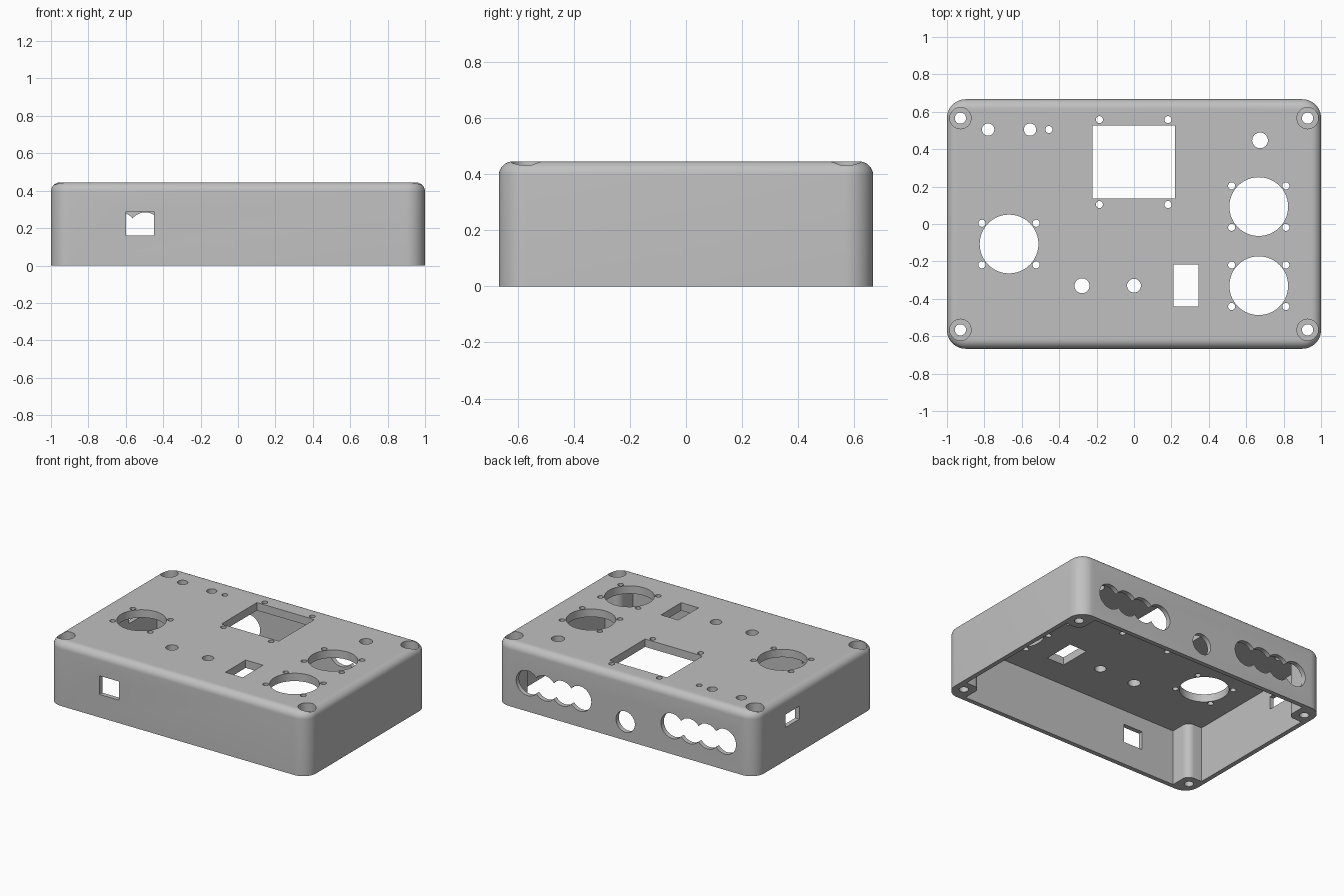
import bpy, bmesh, math
from mathutils import Matrix, Vector

if "Cube" in bpy.data.objects:
    bpy.data.objects.remove(bpy.data.objects["Cube"])

W, D, H = 1.0, 0.667, 0.445      # half width, half depth, height
CEILING, WALL = 0.39, 0.032      # underside of the top plate, wall thickness

grey = bpy.data.materials.new("case_grey")
grey.use_nodes = True
colour = (0.53, 0.53, 0.53, 1)
grey.diffuse_color = colour
grey.node_tree.nodes["Principled BSDF"].inputs["Base Color"].default_value = colour


def make_object(name, bm):
    bmesh.ops.recalc_face_normals(bm, faces=bm.faces)
    mesh = bpy.data.meshes.new(name)
    bm.to_mesh(mesh)
    bm.free()
    mesh.materials.append(grey)
    obj = bpy.data.objects.new(name, mesh)
    bpy.context.collection.objects.link(obj)
    return obj


def box(bm, low, high):
    low, high = Vector(low), Vector(high)
    matrix = Matrix.Translation((low + high) / 2) @ Matrix.Diagonal((*(high - low), 1))
    bmesh.ops.create_cube(bm, size=1, matrix=matrix)


def drill(bm, x, y, radius, low=0.3, high=0.6, segments=32):
    """Vertical hole."""
    bmesh.ops.create_cone(bm, cap_ends=True, segments=segments, radius1=radius, radius2=radius,
                          depth=high - low, matrix=Matrix.Translation((x, y, (low + high) / 2)))


def drill_back(bm, x, z, radius):
    """Hole through the back wall."""
    matrix = Matrix.Translation((x, D, z)) @ Matrix.Rotation(math.pi / 2, 4, "X")
    bmesh.ops.create_cone(bm, cap_ends=True, segments=48, radius1=radius, radius2=radius,
                          depth=0.14, matrix=matrix)


def cut(target, bm):
    cutter = make_object("cutter", bm)
    cutter.hide_render = True
    mod = target.modifiers.new("cut", "BOOLEAN")
    mod.operation, mod.solver, mod.object = "DIFFERENCE", "EXACT", cutter
    bpy.ops.object.modifier_apply(modifier=mod.name)
    bpy.data.objects.remove(cutter)


# Outer shell: rounded upright corners, then a rounded top rim
bm = bmesh.new()
box(bm, (-W, -D, 0), (W, D, H))
upright = [e for e in bm.edges if abs(e.verts[0].co.z - e.verts[1].co.z) > 0.1]
bmesh.ops.bevel(bm, geom=upright, offset=0.1, segments=10, profile=0.5, affect="EDGES")
rim = [e for e in bm.edges if all(v.co.z > H - 0.001 for v in e.verts)]
bmesh.ops.bevel(bm, geom=rim, offset=0.05, segments=8, profile=0.5, affect="EDGES")
case = make_object("enclosure_case", bm)
bpy.context.view_layer.objects.active = case
case.select_set(True)

# Cavity open at the bottom, leaving a rounded screw post in each corner
px, py, r = 0.855, 0.49, 0.05
quadrant = [(W - WALL, py)]
for i in range(9):
    a = math.pi / 2 * i / 8
    quadrant.append((px + r - r * math.sin(a), py + r - r * math.cos(a)))
quadrant.append((px, D - WALL))
outline = []
for sx, sy in ((1, 1), (-1, 1), (-1, -1), (1, -1)):
    points = quadrant if sx * sy > 0 else quadrant[::-1]
    outline += [(sx * x, sy * y) for x, y in points]
bm = bmesh.new()
face = bm.faces.new([bm.verts.new((x, y, -0.1)) for x, y in outline])
top = bmesh.ops.extrude_face_region(bm, geom=[face])["geom"]
bmesh.ops.translate(bm, vec=(0, 0, CEILING + 0.1),
                    verts=[v for v in top if isinstance(v, bmesh.types.BMVert)])
cut(case, bm)

# Panel openings: main cutter, plus a second one for shapes that overlap the first
first, second = bmesh.new(), bmesh.new()

# Display window with its four screws
box(first, (-0.223, 0.136, 0.3), (0.22, 0.527, 0.6))
for x in (-0.185, 0.182):
    for y in (0.104, 0.558):
        drill(first, x, y, 0.019)

# Round socket openings with four screws each
for x, y in ((-0.668, -0.107), (0.667, 0.093), (0.667, -0.33)):
    drill(first, x, y, 0.157, segments=64)
    for sx in (-1, 1):
        for sy in (-1, 1):
            drill(second, x + sx * 0.145, y + sy * 0.111, 0.019)

# Button and lamp holes
for x, y, radius in ((-0.78, 0.505, 0.033), (-0.556, 0.505, 0.033), (-0.455, 0.505, 0.019),
                     (0.674, 0.447, 0.042), (-0.278, -0.33, 0.04), (0, -0.33, 0.037)):
    drill(first, x, y, radius)

# Switch slot, front window and side window
box(first, (0.211, -0.44, 0.3), (0.345, -0.217, 0.6))
box(first, (-0.6, -D - 0.1, 0.16), (-0.45, -D + 0.1, 0.29))
box(first, (-W - 0.1, 0.18, 0.23), (-W + 0.1, 0.335, 0.32))

# Back wall: one round hole and two rows of overlapping holes
drill_back(first, 0, 0.13, 0.073)
for start in (0.35, -0.766):
    for i in range(4):
        drill_back(second if i % 2 else first, start + i * 0.135, 0.197, 0.087)

# Corner counterbores and screw holes
for sx in (-1, 1):
    for sy in (-1, 1):
        drill(first, sx * 0.928, sy * 0.566, 0.057, low=H - 0.06, segments=40)
        drill(second, sx * 0.928, sy * 0.566, 0.03, low=-0.1)

cut(case, first)
cut(case, second)
bpy.ops.object.shade_smooth_by_angle(angle=math.radians(30))
